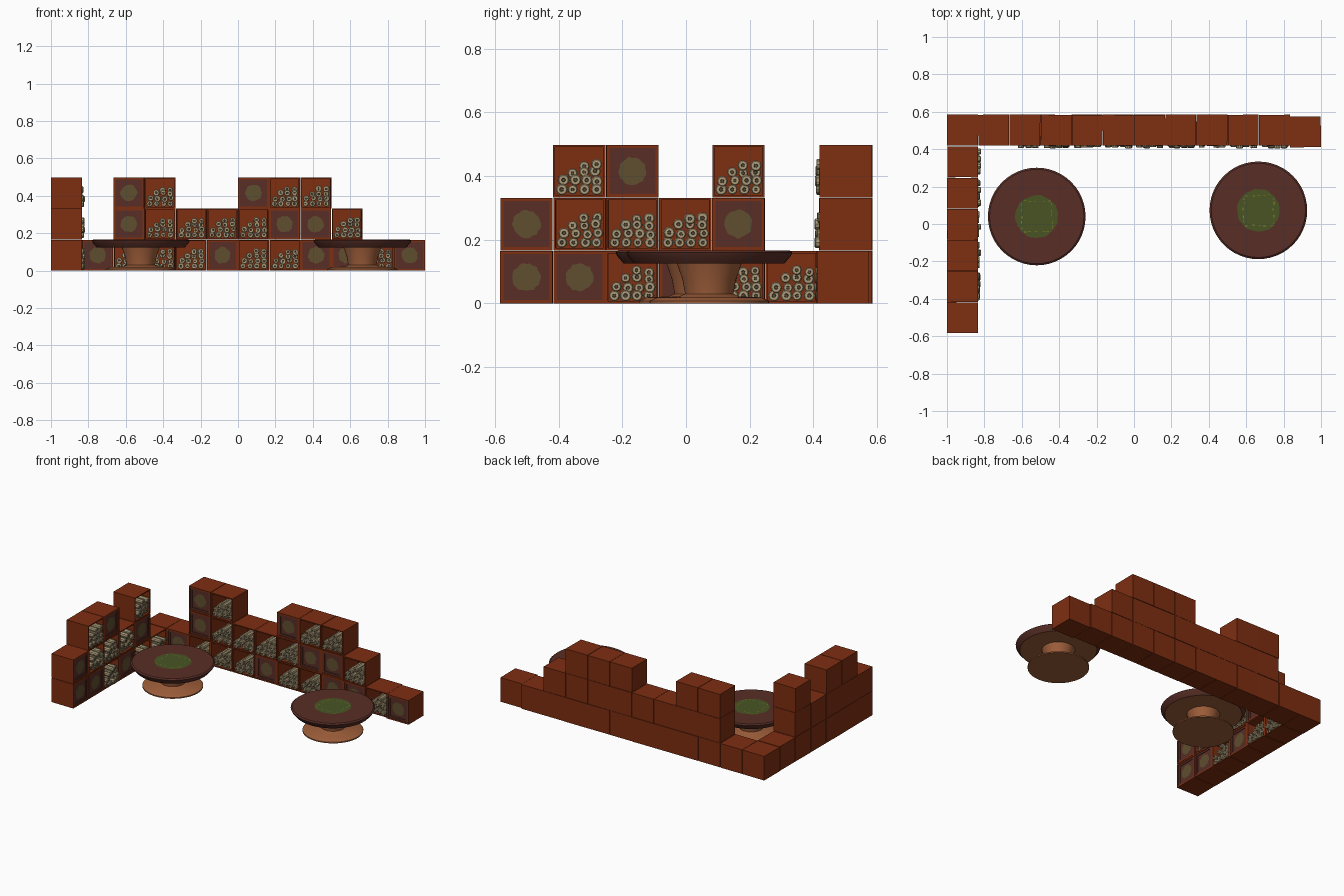
import bpy, bmesh, math, random
from mathutils import Matrix, Vector

if "Cube" in bpy.data.objects:
    bpy.data.objects.remove(bpy.data.objects["Cube"])

random.seed(7)


def mat(name, r, g, b):
    def lin(c):
        c /= 255
        return c / 12.92 if c <= 0.04045 else ((c + 0.055) / 1.055) ** 2.4
    m = bpy.data.materials.new(name)
    m.diffuse_color = (lin(r), lin(g), lin(b), 1)
    m.use_nodes = True
    m.node_tree.nodes["Principled BSDF"].inputs["Base Color"].default_value = m.diffuse_color
    return m


RED = mat("red_wood", 126, 46, 17)
MAROON = mat("maroon_wood", 88, 46, 38)
OLIVE = mat("olive_emblem", 94, 78, 46)
GREEN = mat("green_emblem", 72, 84, 36)
YELLOW = mat("yellow_mark", 140, 132, 36)
TAN = mat("tan_wood", 158, 94, 58)
PALE = mat("pale_paper", 172, 156, 122)
DARK = mat("dark_core", 88, 74, 54)


def finish(bm, name, mats, matrix=None, smooth=False):
    me = bpy.data.meshes.new(name)
    bm.to_mesh(me)
    bm.free()
    for m in mats:
        me.materials.append(m)
    ob = bpy.data.objects.new(name, me)
    bpy.context.collection.objects.link(ob)
    if matrix is not None:
        ob.matrix_world = matrix
    if smooth:
        bpy.ops.object.select_all(action='DESELECT')
        ob.select_set(True)
        bpy.context.view_layer.objects.active = ob
        bpy.ops.object.shade_smooth_by_angle(angle=math.radians(35))
    return ob


S = 0.1645          # crate side
PITCH = 1 / 6       # crate spacing
RIM = 0.010


def recess(bm, face, thickness, depth):
    """Inset a face, then push the inner face straight in (+y)."""
    bmesh.ops.inset_region(bm, faces=[face], thickness=thickness, use_even_offset=True)
    new = bmesh.ops.extrude_face_region(bm, geom=[face])
    bm.faces.remove(face) if face.is_valid else None
    inner = [g for g in new["geom"] if isinstance(g, bmesh.types.BMFace)][0]
    bmesh.ops.translate(bm, verts=inner.verts, vec=(0, depth, 0))
    return inner


def disc(bm, center, radius, n, ragged, index, axis):
    """Flat disc with a worn edge, facing -y or +z."""
    vs = []
    for i in range(n):
        a = 2 * math.pi * i / n
        r = radius * (1 - random.random() * ragged)
        u, v = r * math.cos(a), r * math.sin(a)
        off = Vector((u, 0, v)) if axis == 'y' else Vector((u, v, 0))
        vs.append(bm.verts.new(Vector(center) + off))
    f = bm.faces.new(vs)
    f.material_index = index


def crate(matrix, door):
    bm = bmesh.new()
    bmesh.ops.create_cube(bm, size=S, matrix=Matrix.Translation((0, 0, S / 2)))
    bm.normal_update()
    front = min(bm.faces, key=lambda f: f.calc_center_median().y)
    if door:
        panel = recess(bm, front, RIM, 0.004)
        panel.material_index = 1
        recess(bm, panel, 0.013, 0.004)
        disc(bm, (0, -S / 2 + 0.0065, S / 2), 0.047, 24, 0.14, 2, 'y')
    else:
        recess(bm, front, 0.007, S - 0.012)
    finish(bm, "door_crate" if door else "open_crate", [RED, MAROON, OLIVE], matrix)


def scroll(bm, x, z, r):
    """Rolled scroll along y with rounded ends and a dark core."""
    n = 10
    y0 = -S / 2 + random.uniform(-0.016, 0.012)
    y1 = S / 2 - 0.014
    prof = [(y1, r), (y0 + 0.003, r), (y0, r * 0.82), (y0, r * 0.36), (y0 + 0.004, r * 0.3)]
    rings = []
    for y, rad in prof:
        rings.append([bm.verts.new((x + rad * math.cos(2 * math.pi * i / n), y,
                                    z + rad * math.sin(2 * math.pi * i / n))) for i in range(n)])
    for k in range(len(rings) - 1):
        for i in range(n):
            j = (i + 1) % n
            f = bm.faces.new((rings[k][i], rings[k][j], rings[k + 1][j], rings[k + 1][i]))
            f.material_index = 1 if k == 3 else 0
    bm.faces.new(rings[-1]).material_index = 1
    bm.faces.new(rings[0])


def scroll_heap(matrix):
    """Loose rows of scrolls, heaped higher to the right."""
    bm = bmesh.new()
    half = S / 2 - 0.008
    rows = [(4, 0.0), (4, 0.006), (4, -0.002), (2, 0.0)]
    for k, (count, shift) in enumerate(rows):
        for i in range(count):
            if k == 2 and i == 0:
                continue
            r = random.uniform(0.0150, 0.0185)
            if k < 3:
                x = -half + 0.019 + i * 0.0365 + shift
            else:
                x = half - 0.020 - i * 0.040
            x += random.uniform(-0.002, 0.002)
            z = 0.007 + 0.0175 + k * 0.0275 + (random.uniform(-0.004, 0.004) if k else 0)
            if k == 3:
                z -= 0.006
            scroll(bm, max(-half + r, min(half - r, x)), z, r)
    bmesh.ops.recalc_face_normals(bm, faces=bm.faces)
    finish(bm, "scrolls", [PALE, DARK], matrix, smooth=True)


def place(x, y, row, turn, kind):
    a = turn + math.radians(random.uniform(-0.5, 0.5))
    m = Matrix.Translation((x + random.uniform(-0.001, 0.001), y + random.uniform(-0.001, 0.001),
                            row * PITCH)) @ Matrix.Rotation(a, 4, 'Z')
    crate(m, kind == 'D')
    if kind == 'S':
        scroll_heap(m)


# back wall, left to right, bottom row first (D door, S scrolls, . empty)
BACK = ["DDSSSDSSDDSD", "..DSSSSDDS..", "..DS..DSS..."]
for row, line in enumerate(BACK):
    for i, kind in enumerate(line):
        if kind != '.':
            y = 0.493 if i == 11 else 0.502
            place(-1 + PITCH * (i + 0.5), y, row, 0, kind)

# left wall, front to back, facing +x
SIDE = ["DDSDSS", "DSSSD.", ".SD.S."]
for row, line in enumerate(SIDE):
    for i, kind in enumerate(line):
        if kind != '.':
            place(-0.9165, -0.585 + PITCH * (i + 0.5), row, math.pi / 2, kind)


def lathe(name, prof, material, matrix, n=48):
    bm = bmesh.new()
    rings = [[bm.verts.new((r * math.cos(2 * math.pi * i / n), r * math.sin(2 * math.pi * i / n), z))
              for i in range(n)] for r, z in prof]
    for a, b in zip(rings, rings[1:]):
        for i in range(n):
            j = (i + 1) % n
            bm.faces.new((a[i], a[j], b[j], b[i]))
    bm.faces.new(rings[0][::-1])
    bm.faces.new(rings[-1])
    mats = material if isinstance(material, list) else [material]
    bm.normal_update()
    if len(mats) > 1:           # second colour on the underside
        for f in bm.faces:
            if f.normal.z < -0.9:
                f.material_index = 1
    return finish(bm, name, mats, matrix, smooth=True)


# two round tables
for cx, cy in ((-0.52, 0.04), (0.665, 0.073)):
    m = Matrix.Translation((cx, cy, 0))
    lathe("table_top", [(0.236, 0.125), (0.257, 0.150), (0.261, 0.160), (0.252, 0.167)],
          [MAROON, TAN], m)
    lathe("table_pedestal", [(0.188, 0), (0.188, 0.008), (0.165, 0.019), (0.095, 0.022),
                             (0.076, 0.030), (0.084, 0.075), (0.102, 0.126)], TAN, m)
    # worn emblem with small dashes laid on top
    bm = bmesh.new()
    disc(bm, (0, 0, 0.1680), 0.117, 40, 0.05, 0, 'z')
    for side in range(4):
        for k in range(5):
            t = (k - 2) * 0.032 + random.uniform(-0.008, 0.008)
            w = random.uniform(0.004, 0.009)
            d = 0.080 + random.uniform(-0.004, 0.004)
            rot = Matrix.Rotation(side * math.pi / 2, 3, 'Z')
            f = bm.faces.new([bm.verts.new(rot @ Vector((t + sx * w, d + sy * 0.0018, 0.1690)))
                              for sx, sy in ((-1, -1), (1, -1), (1, 1), (-1, 1))])
            f.material_index = 1
    finish(bm, "table_emblem", [GREEN, YELLOW], m)
